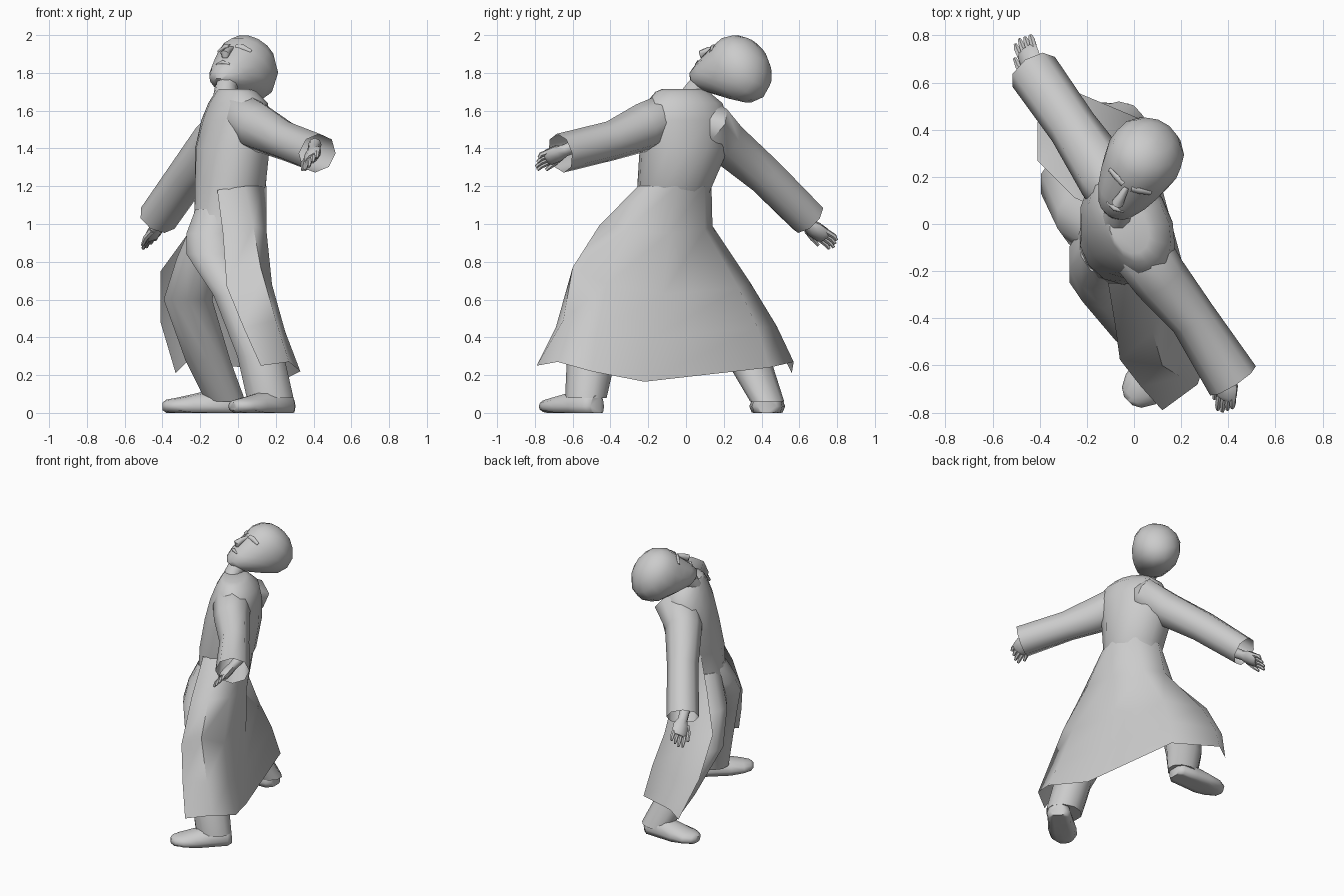
import bpy, bmesh, math
from mathutils import Vector, Matrix


def make(name, rings, closed=True, caps=True, angle=50):
    """Skin a list of point rings into one smooth-shaded object."""
    bm = bmesh.new()
    rows = [[bm.verts.new(p) for p in r] for r in rings]
    n = len(rows[0])
    for a, b in zip(rows, rows[1:]):
        for i in range(n if closed else n - 1):
            j = (i + 1) % n
            bm.faces.new((a[i], a[j], b[j], b[i]))
    if caps and closed:
        bm.faces.new(rows[0][::-1])
        bm.faces.new(rows[-1])
    bmesh.ops.recalc_face_normals(bm, faces=bm.faces)
    me = bpy.data.meshes.new(name)
    bm.to_mesh(me)
    bm.free()
    me.shade_smooth()
    me.set_sharp_from_angle(angle=math.radians(angle))
    ob = bpy.data.objects.new(name, me)
    bpy.context.collection.objects.link(ob)
    return ob


def tube(name, path, ref, axis=None, n=10, caps=True):
    """path rows: x, y, z, half width along ref, half width across it."""
    pts = [Vector(p[:3]) for p in path]
    rings = []
    for i, p in enumerate(path):
        t = Vector(axis) if axis else pts[min(i + 1, len(pts) - 1)] - pts[max(i - 1, 0)]
        t.normalize()
        u = Vector(ref)
        u = (u - t * u.dot(t)).normalized()
        v = t.cross(u)
        rings.append([pts[i] + u * p[3] * math.cos(k * math.tau / n)
                      + v * p[4] * math.sin(k * math.tau / n) for k in range(n)])
    return make(name, rings, caps=caps)


UP = (0, 0, 1)
SIDE = (-0.4, 0.92, 0)

# Coat upper body, running down over the hips
tube("coat_body", [(-.10, -.10, 1.0, .16, .14), (-.08, -.08, 1.08, .17, .15),
                   (-.04, -.06, 1.2, .2, .19), (-.03, -.01, 1.4, .245, .19),
                   (-.01, -.01, 1.55, .25, .17), (0, -.01, 1.64, .215, .145),
                   (-.01, -.02, 1.70, .15, .10), (-.02, -.02, 1.715, .11, .08)],
     SIDE, UP, n=14)

# Coat skirt: open at the front, columns run from far front edge round the back
skirt = [
    [(-.18, .08, 1.2), (-.10, .135, 1.2), (.07, .10, 1.2), (.15, -.05, 1.2),
     (.125, -.18, 1.2), (.035, -.255, 1.2), (-.11, -.25, 1.18)],
    [(-.25, .11, .97), (-.15, .14, .99), (.0, .10, .97), (.135, -.09, .95),
     (.15, -.31, .97), (.08, -.46, .99), (-.08, -.43, .95)],
    [(-.41, .27, .75), (-.30, .34, .69), (-.02, .28, .66), (.15, -.12, .63),
     (.18, -.42, .68), (.12, -.60, .77), (-.06, -.575, .67)],
    [(-.41, .43, .48), (-.31, .48, .46), (.01, .38, .45), (.18, -.17, .40),
     (.25, -.47, .43), (.2, -.65, .49), (.03, -.69, .45)],
    [(-.33, .56, .21), (-.27, .57, .27), (.04, .44, .24), (.22, -.22, .165),
     (.33, -.50, .22), (.27, -.68, .27), (.12, -.79, .25)]]
make("coat_skirt", skirt, closed=False, angle=60)

# Sleeves, open at the cuffs
tube("near_sleeve", [(-.02, -.03, 1.59, .08, .08), (.02, -.10, 1.575, .12, .13),
                     (.11, -.23, 1.51, .13, .12), (.25, -.40, 1.44, .105, .10),
                     (.42, -.665, 1.375, .105, .115)], UP, n=8, caps=False)
tube("far_sleeve", [(.01, .04, 1.57, .07, .09), (-.01, .11, 1.53, .13, .155),
                    (-.12, .20, 1.44, .125, .125), (-.26, .41, 1.265, .11, .105),
                    (-.425, .645, 1.03, .10, .11)], UP, n=8, caps=False)

# Trouser legs: near one stretched, far one bent at the knee
tube("near_trouser", [(-.12, -.10, 1.08, .12, .11), (-.14, -.14, .95, .15, .14),
                      (-.13, -.20, .84, .16, .15), (0, -.38, .62, .14, .135),
                      (.12, -.50, .30, .13, .13), (.17, -.53, .08, .11, .13)], (0, 1, 0), UP)
tube("far_trouser", [(-.12, -.04, 1.05, .12, .11), (-.20, .02, .82, .13, .13),
                     (-.265, .17, .60, .14, .135), (-.16, .33, .28, .12, .125),
                     (-.065, .43, .06, .09, .11)], (0, 1, 0), UP)


# Shoes
def shoe(name, heel, toe):
    h, t = Vector((*heel, 0)), Vector((*toe, 0))
    across = (-(t - h).y, (t - h).x, 0)
    prof = [(0, .05, .06), (.08, .08, .085), (.35, .085, .09), (.6, .095, .065),
            (.82, .09, .045), (.95, .06, .035), (1, .025, .02)]
    ob = tube(name, [(*(h.lerp(t, f).xy), .035, w, z) for f, w, z in prof], across, t - h, n=12)
    for v in ob.data.vertices:
        v.co.z = max(v.co.z, 0)


shoe("near_shoe", (.27, -.47), (-.025, -.75))
shoe("far_shoe", (.01, .43), (-.40, .43))


# Hands: wrist, palm, four fingers and a thumb
def hand(name, wrist, tip, side):
    w, t, s = Vector(wrist), Vector(tip), Vector(side).normalized()
    d = t - w
    row = lambda f, a, b: (*(w + d * f), a, b)
    tube(name + "_palm", [row(-.5, .035, .035), row(0, .035, .03), row(.25, .055, .034),
                          row(.55, .055, .032), row(.66, .045, .02)], s, n=8)
    curl = Vector((0, 0, -.012))
    for k in range(4):
        o = s * (k - 1.5) * .026
        a, m, e = w + d * .55 + o, w + d * .82 + o * 1.1, w + d * (1 - .05 * abs(k - 1)) + o * 1.1 + curl
        tube(f"{name}_finger_{k + 1}", [(*a, .015, .015), (*m, .014, .014), (*e, .008, .008)], s, n=6)
    a, m, e = w + d * .15 - s * .04, w + d * .4 - s * .065, w + d * .65 - s * .07 + curl
    tube(name + "_thumb", [(*a, .018, .018), (*m, .015, .015), (*e, .009, .009)], UP, n=6)


hand("near_hand", (.40, -.64, 1.39), (.385, -.795, 1.325), (.6, 0, .6))
hand("far_hand", (-.42, .64, 1.0), (-.475, .79, .895), (.6, .45, .4))

# Neck
tube("neck", [(-.07, .0, 1.63, .07, .07), (-.065, .06, 1.72, .058, .06),
              (-.02, .16, 1.80, .06, .065)], (1, 0, 0))

# Head, tipped back: rings of local height, half width, front y, back y
M = (Matrix.Translation((.015, .235, 1.81)) @ Matrix.Rotation(math.radians(-30), 4, 'Z')
     @ Matrix.Rotation(math.radians(-45), 4, 'X'))
prof = [(-.195, .04, -.14, -.08), (-.165, .085, -.165, .0), (-.10, .125, -.17, .11),
        (-.04, .15, -.165, .20), (.03, .163, -.16, .23), (.10, .157, -.15, .215),
        (.155, .125, -.115, .165), (.19, .075, -.06, .11), (.203, .02, -.01, .05)]
N = 14
rings = []
for z, w, f, b in prof:
    rings.append([M @ Vector((w * math.cos(a), (f + b) / 2 + (b - f) / 2 * math.sin(a), z))
                  for a in (k * math.tau / N for k in range(N))])
make("head", rings)


# Facial features in the head's local frame
def feature(name, pts, ref=(1, 0, 0)):
    ob = tube(name, pts, ref, n=8)
    ob.data.transform(M)


feature("nose", [(0, -.15, .02, .012, .012), (0, -.172, -.02, .018, .02),
                 (0, -.185, -.055, .026, .024), (0, -.168, -.07, .015, .012)])
feature("lips", [(-.04, -.157, -.108, .005, .006), (0, -.17, -.105, .011, .012),
                 (.04, -.157, -.108, .005, .006)], UP)
for s, label in ((-1, "right"), (1, "left")):
    feature(label + "_brow", [(s * .02, -.153, .03, .014, .01), (s * .055, -.145, .036, .016, .01),
                              (s * .1, -.117, .03, .01, .008)], UP)
